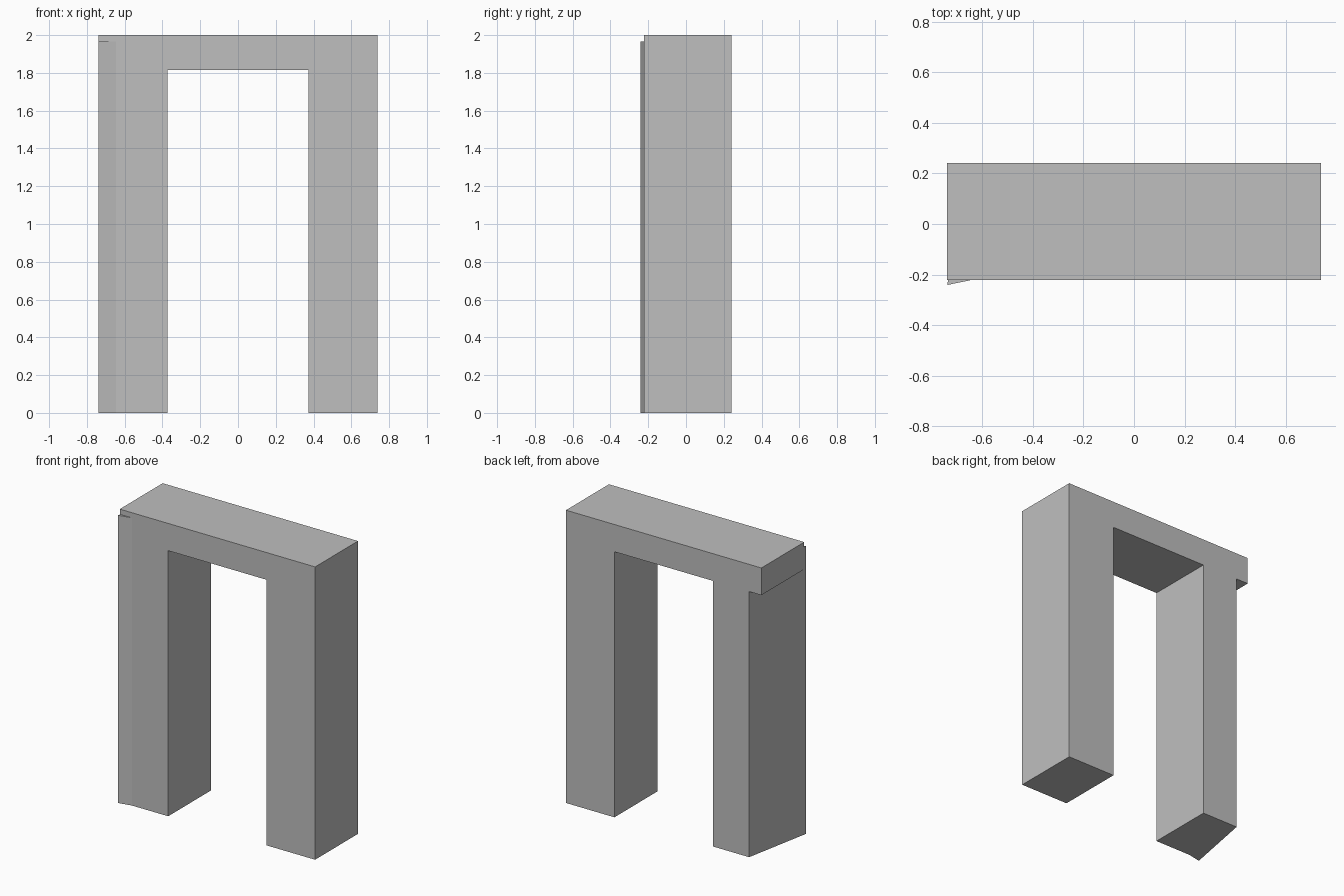
import bpy
import bmesh
from mathutils import Vector

cube = bpy.data.objects.get("Cube")
if cube:
    bpy.data.objects.remove(cube, do_unlink=True)

grey = bpy.data.materials.new("plain_grey")
grey.use_nodes = True
colour = (0.52, 0.52, 0.52, 1)
grey.diffuse_color = colour
grey.node_tree.nodes["Principled BSDF"].inputs["Base Color"].default_value = colour


def extrude_profile(name, points, offset):
    """Make a flat-sided solid by pushing a closed outline along an offset."""
    bm = bmesh.new()
    face = bm.faces.new([bm.verts.new(p) for p in points])
    result = bmesh.ops.extrude_face_region(bm, geom=[face], use_keep_orig=True)
    moved = [g for g in result["geom"] if isinstance(g, bmesh.types.BMVert)]
    bmesh.ops.translate(bm, verts=moved, vec=Vector(offset))
    bmesh.ops.recalc_face_normals(bm, faces=bm.faces)
    mesh = bpy.data.meshes.new(name)
    bm.to_mesh(mesh)
    bm.free()
    mesh.materials.append(grey)
    obj = bpy.data.objects.new(name, mesh)
    bpy.context.collection.objects.link(obj)
    return obj


outer, inner, notch = 0.738, 0.372, 0.646
height, soffit, flare_top = 2.0, 1.814, 1.965
front, back, flare_front = -0.222, 0.241, -0.241

# Doorway frame: lintel and two legs, the right leg set in under the lintel
outline = [(-outer, height), (outer, height), (outer, 0), (inner, 0),
           (inner, soffit), (-inner, soffit), (-inner, 0), (-notch, 0),
           (-notch, soffit), (-outer, soffit)]
extrude_profile("doorway_frame", [(x, front, z) for x, z in outline],
                (0, back - front, 0))

# Skewed outer part of the right leg, standing slightly proud of the front
wedge = [(-notch, back), (-outer, flare_front), (-notch, front)]
extrude_profile("right_leg_skewed_side", [(x, y, 0) for x, y in wedge],
                (0, 0, flare_top))
